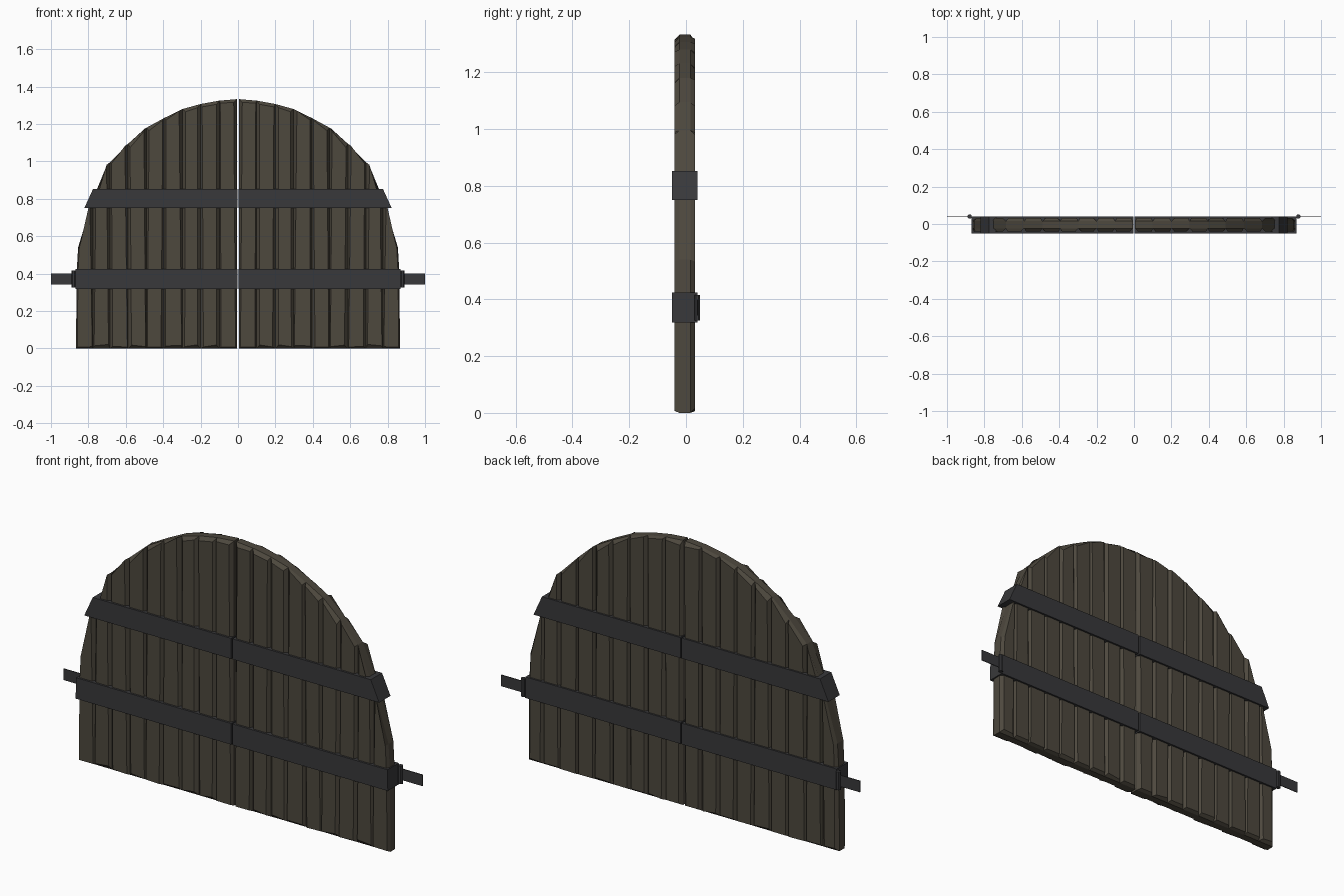
import bpy, bmesh, random

if "Cube" in bpy.data.objects:
    bpy.data.objects.remove(bpy.data.objects["Cube"])
random.seed(4)


def material(name, color):
    m = bpy.data.materials.new(name)
    m.diffuse_color = (*color, 1)
    m.use_nodes = True
    m.node_tree.nodes["Principled BSDF"].inputs["Base Color"].default_value = m.diffuse_color
    return m


WOOD = material("dark_wood", (0.075, 0.065, 0.048))
IRON = material("dark_iron", (0.040, 0.040, 0.043))


def loft(bm, rings):
    """Closed solid through rings of equal vertex count."""
    vs = [[bm.verts.new(p) for p in r] for r in rings]
    n = len(vs[0])
    for a, b in zip(vs, vs[1:]):
        for i in range(n):
            bm.faces.new((a[i], a[(i + 1) % n], b[(i + 1) % n], b[i]))
    bm.faces.new(vs[0][::-1])
    bm.faces.new(vs[-1])


def finish(bm, name, mat):
    """Make the right half an object and mirror it across x = 0."""
    bmesh.ops.recalc_face_normals(bm, faces=bm.faces)
    me = bpy.data.meshes.new(name)
    bm.to_mesh(me)
    bm.free()
    me.materials.append(mat)
    ob = bpy.data.objects.new(name, me)
    bpy.context.collection.objects.link(ob)
    mod = ob.modifiers.new("mirror", 'MIRROR')
    mod.use_mirror_merge = False


def prism(bm, outline, y0, y1):
    loft(bm, [[(x, y, z) for x, z in outline] for y in (y0, y1)])


# Planks: arched outline cut at plank seams, with hand-hewn chamfers
seams = [(0.006, 1.333), (0.1, 1.325), (0.2, 1.307), (0.297, 1.28),
         (0.395, 1.232), (0.49, 1.18), (0.587, 1.095), (0.685, 0.995),
         (0.775, 0.80)]
planks = [[(a[0], 0), (b[0], 0), b, a] for a, b in zip(seams, seams[1:])]
planks.append([(0.775, 0), (0.866, 0), (0.863, 0.40), (0.855, 0.54), (0.775, 0.80)])


def chamfered(outline, y):
    mid = (outline[0][0] + outline[1][0]) / 2
    ring = []
    for i, (x, z) in enumerate(outline):
        d = random.uniform(0.004, 0.018)
        dz = random.uniform(0.005, 0.022)
        if z == 0:
            z += dz
        elif i >= len(outline) - 2 or z > 0.6:
            z -= dz
        ring.append((x + d if x < mid else x - d, y, z))
    return ring


bm = bmesh.new()
for p in planks:
    loft(bm, [chamfered(p, -0.04),
              [(x, -0.023, z) for x, z in p],
              [(x, 0.015, z) for x, z in p],
              chamfered(p, 0.031)])
finish(bm, "door_planks", WOOD)

# Iron straps wrapping the leaves
bm = bmesh.new()
prism(bm, [(0.004, 0.75), (0.822, 0.75), (0.775, 0.853), (0.004, 0.853)], -0.05, 0.04)
finish(bm, "upper_strap", IRON)
bm = bmesh.new()
prism(bm, [(0.004, 0.318), (0.870, 0.318), (0.868, 0.424), (0.004, 0.424)], -0.05, 0.04)
finish(bm, "lower_strap", IRON)

# Hinge barrels at the outer edges
bm = bmesh.new()
bar = [(0.868, 0.034), (0.873, 0.030), (0.884, 0.030), (0.890, 0.036),
       (0.890, 0.044), (0.884, 0.050), (0.873, 0.050), (0.868, 0.046)]
loft(bm, [[(x, y, z) for x, y in bar] for z in (0.325, 0.416)])
finish(bm, "hinge_barrel", IRON)

# Thin wall plates
bm = bmesh.new()
prism(bm, [(0.88, 0.343), (1.0, 0.343), (1.0, 0.400), (0.88, 0.400)], 0.039, 0.043)
finish(bm, "hinge_plate", IRON)
